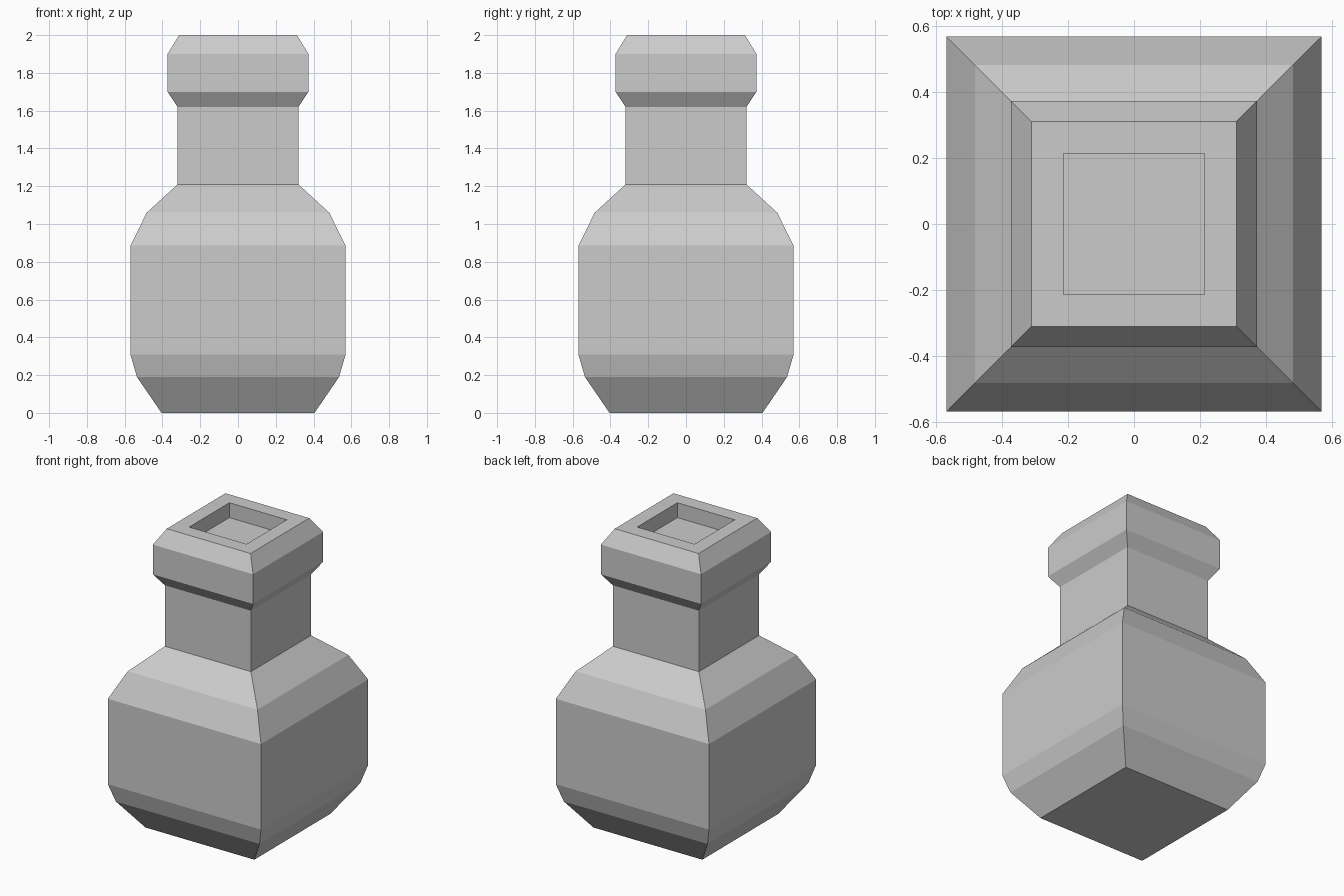
import bpy
import bmesh

cube = bpy.data.objects.get("Cube")
if cube:
    bpy.data.objects.remove(cube, do_unlink=True)

grey = bpy.data.materials.new("light_grey")
grey.use_nodes = True
colour = (0.6, 0.6, 0.6, 1)
grey.diffuse_color = colour
grey.node_tree.nodes["Principled BSDF"].inputs["Base Color"].default_value = colour


def square_loft(name, profile):
    """Stack square rings given as (half width, height) and cap both ends."""
    bm = bmesh.new()
    corners = ((-1, -1), (1, -1), (1, 1), (-1, 1))
    rings = [[bm.verts.new((r * x, r * y, z)) for x, y in corners] for r, z in profile]
    for low, high in zip(rings, rings[1:]):
        for i in range(4):
            j = (i + 1) % 4
            bm.faces.new((low[i], low[j], high[j], high[i]))
    bm.faces.new(rings[0][::-1])
    bm.faces.new(rings[-1])
    mesh = bpy.data.meshes.new(name)
    bm.to_mesh(mesh)
    bm.free()
    mesh.materials.append(grey)
    obj = bpy.data.objects.new(name, mesh)
    bpy.context.collection.objects.link(obj)
    return obj


# Belly, shoulder, neck, lip and the shallow recess in the mouth
square_loft("square_bottle", [
    (0.405, 0), (0.535, 0.19), (0.57, 0.31), (0.57, 0.885),
    (0.483, 1.06), (0.32, 1.21), (0.32, 1.62), (0.373, 1.70),
    (0.373, 1.90), (0.312, 2.0), (0.214, 2.0), (0.214, 1.9),
])
